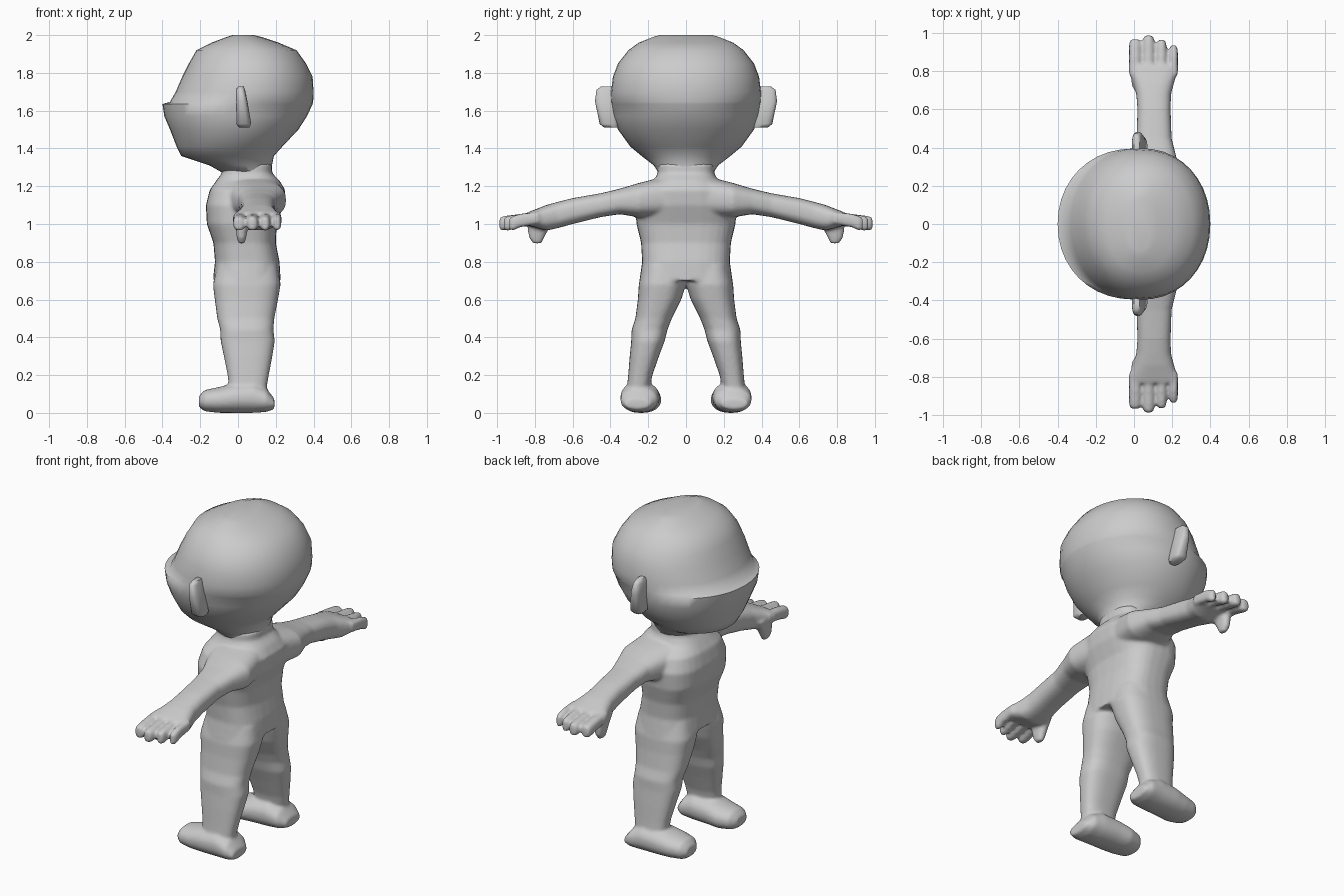
import bpy, bmesh, math

skin = bpy.data.materials.new("plain_grey")
skin.diffuse_color = (0.6, 0.6, 0.6, 1)


def loft(bm, axis, sections, power=2.3, sides=32, mirror=False):
    """Closed loft along an axis; section = (position, a0, a1, b0, b1), a/b the other two axes in order."""
    for sign in ((1, -1) if mirror else (1,)):
        rings = []
        for t, a0, a1, b0, b1 in sections:
            ring = []
            for i in range(sides):
                ang = 2 * math.pi * i / sides
                c, s = math.cos(ang), math.sin(ang)
                a = (a0 + a1) / 2 + (a1 - a0) / 2 * math.copysign(abs(c) ** (2 / power), c)
                b = (b0 + b1) / 2 + (b1 - b0) / 2 * math.copysign(abs(s) ** (2 / power), s)
                x, y, z = {"x": (t, a, b), "y": (a, t, b), "z": (a, b, t)}[axis]
                ring.append(bm.verts.new((x, y * sign, z)))
            rings.append(ring)
        for r0, r1 in zip(rings, rings[1:]):
            for i in range(sides):
                j = (i + 1) % sides
                bm.faces.new((r0[i], r0[j], r1[j], r1[i]))
        bm.faces.new(rings[0][::-1])
        bm.faces.new(rings[-1])


def finish(bm, name):
    bmesh.ops.recalc_face_normals(bm, faces=bm.faces[:])
    me = bpy.data.meshes.new(name)
    bm.to_mesh(me)
    bm.free()
    me.materials.append(skin)
    ob = bpy.data.objects.new(name, me)
    bpy.context.collection.objects.link(ob)
    bpy.ops.object.select_all(action="DESELECT")
    ob.select_set(True)
    bpy.context.view_layer.objects.active = ob
    bpy.ops.object.shade_smooth_by_angle(angle=math.radians(60))
    return ob


# Head: stacked sections (height, face x, back x, half width) with a shelf in the face
head = [(1.27, -.08, .175, .145), (1.31, -.15, .18, .17), (1.36, -.30, .19, .235),
        (1.41, -.325, .235, .295), (1.50, -.36, .32, .36), (1.57, -.39, .365, .385),
        (1.635, -.40, .395, .395), (1.647, -.36, .398, .397), (1.70, -.33, .40, .397),
        (1.78, -.295, .395, .387), (1.85, -.26, .36, .36), (1.92, -.22, .31, .305),
        (1.96, -.14, .215, .25), (1.99, -.06, .125, .175), (2.0, -.03, .085, .14)]
bm = bmesh.new()
loft(bm, "z", [(z, f, b, -w, w) for z, f, b, w in head], 2.1, 40)
finish(bm, "head")

# Ears: slim at the top, thicker at the lobe
bm = bmesh.new()
loft(bm, "z", [(1.512, .005, .06, .36, .435), (1.53, -.01, .07, .36, .457),
               (1.65, -.01, .05, .36, .482), (1.71, -.01, .037, .36, .474),
               (1.728, 0, .03, .37, .45)], 2.8, 24, True)
finish(bm, "ears")

bm = bmesh.new()
# Neck and torso
torso = [(1.32, -.085, .18, .15), (1.27, -.085, .18, .15), (1.23, -.115, .22, .17),
         (1.18, -.15, .25, .24), (1.10, -.17, .242, .27), (1.0, -.165, .205, .262),
         (.9, -.13, .2, .238), (.8, -.122, .22, .232), (.7, -.133, .226, .247)]
loft(bm, "z", [(z, f, b, -w, w) for z, f, b, w in torso], 2.8)
# Legs
loft(bm, "z", [(.78, -.11, .21, 0, .225), (.68, -.133, .226, 0, .25), (.6, -.123, .212, .025, .255),
               (.5, -.11, .192, .075, .268), (.44, -.094, .187, .098, .288),
               (.38, -.092, .195, .113, .29), (.3, -.075, .182, .143, .298),
               (.2, -.055, .163, .178, .306), (.14, -.048, .153, .19, .312),
               (.06, -.05, .16, .17, .32)], 2.6, 32, True)
# Feet
loft(bm, "x", [(-.207, .19, .29, .03, .09), (-.175, .15, .322, .008, .122),
               (-.1, .13, .337, 0, .137), (-.03, .135, .345, 0, .155),
               (.08, .14, .347, 0, .165), (.15, .15, .347, .005, .13),
               (.193, .19, .325, .02, .075)], 2.2, 32, True)
# Arms and palms
loft(bm, "y", [(.1, -.1, .235, 1.03, 1.255), (.25, -.04, .255, 1.035, 1.217),
               (.35, .0, .222, 1.052, 1.187), (.45, .013, .197, 1.037, 1.163),
               (.6, .018, .192, 1.0, 1.137), (.68, .012, .194, .978, 1.117),
               (.74, -.005, .21, .965, 1.10), (.81, -.03, .232, .985, 1.073),
               (.835, -.027, .23, .99, 1.063)], 2.7, 32, True)
# Fingers
for x0, x1, tip in ((-.026, .037, .968), (.047, .106, .988), (.118, .17, .965), (.184, .23, .936)):
    loft(bm, "y", [(.78, x0, x1, 1.0, 1.065), (.88, x0, x1, .982, 1.054),
                   (tip - .02, x0, x1, .963, 1.042),
                   (tip, x0 + .01, x1 - .01, .97, 1.033)], 2.6, 20, True)
# Thumbs
loft(bm, "z", [(1.03, -.015, .07, .69, .82), (.97, -.01, .05, .728, .84),
               (.925, -.007, .043, .752, .83), (.897, .003, .035, .765, .81)], 2.5, 20, True)
body = finish(bm, "body")

# Fuse the limbs into one soft skin
fuse = body.modifiers.new("fuse", "REMESH")
fuse.mode = "VOXEL"
fuse.voxel_size = .009
fuse.use_smooth_shade = True
soft = body.modifiers.new("soften", "SMOOTH")
soft.factor = .5
soft.iterations = 8
